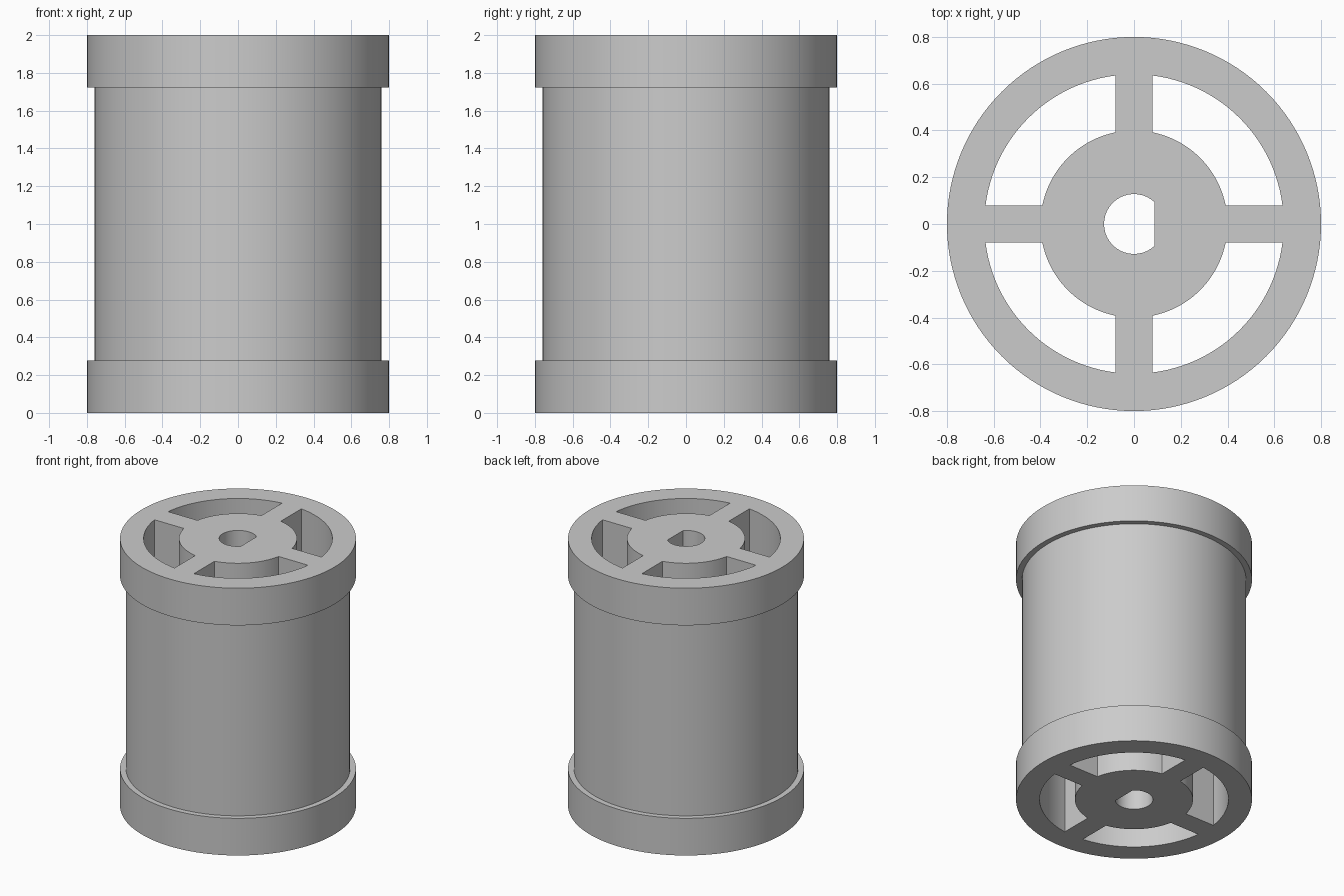
import bpy
import bmesh
from math import asin, acos, cos, sin, pi, radians

cube = bpy.data.objects.get("Cube")
if cube:
    bpy.data.objects.remove(cube, do_unlink=True)

SEGMENTS = 128
HEIGHT = 2.0
FLANGE_HEIGHT = 0.278
FLANGE_R, BARREL_R = 0.8, 0.76
WINDOW_R, HUB_R = 0.64, 0.4
SPOKE_HALF = 0.08
BORE_R, BORE_FLAT = 0.128, 0.088

grey = bpy.data.materials.new("plain grey")
grey.use_nodes = True
colour = (0.6, 0.6, 0.6, 1)
grey.diffuse_color = colour
grey.node_tree.nodes["Principled BSDF"].inputs["Base Color"].default_value = colour


def make_object(name, bm):
    bmesh.ops.recalc_face_normals(bm, faces=bm.faces)
    mesh = bpy.data.meshes.new(name)
    bm.to_mesh(mesh)
    bm.free()
    mesh.materials.append(grey)
    obj = bpy.data.objects.new(name, mesh)
    bpy.context.collection.objects.link(obj)
    return obj


def arc(radius, start, end, steps):
    angles = [start + (end - start) * i / steps for i in range(steps + 1)]
    return [(radius * cos(a), radius * sin(a)) for a in angles]


def turned_solid(name, profile):
    """Stack rings of (radius, z) into a closed solid."""
    bm = bmesh.new()
    rings = [[bm.verts.new((x, y, z)) for x, y in arc(r, 0, 2 * pi, SEGMENTS)[:-1]]
             for r, z in profile]
    for low, high in zip(rings, rings[1:]):
        for i in range(SEGMENTS):
            j = (i + 1) % SEGMENTS
            bm.faces.new((low[i], low[j], high[j], high[i]))
    bm.faces.new(rings[0])
    bm.faces.new(rings[-1])
    return make_object(name, bm)


def prism_cutter(name, outline):
    """Extrude an outline past both ends of the roller."""
    bm = bmesh.new()
    face = bm.faces.new([bm.verts.new((x, y, -0.1)) for x, y in outline])
    ext = bmesh.ops.extrude_face_region(bm, geom=[face])
    verts = [v for v in ext["geom"] if isinstance(v, bmesh.types.BMVert)]
    bmesh.ops.translate(bm, verts=verts, vec=(0, 0, HEIGHT + 0.2))
    obj = make_object(name, bm)
    obj.hide_render = True
    return obj


# Barrel with a flange at each end
top = HEIGHT - FLANGE_HEIGHT
roller = turned_solid("flanged_roller", [
    (FLANGE_R, 0), (FLANGE_R, FLANGE_HEIGHT), (BARREL_R, FLANGE_HEIGHT),
    (BARREL_R, top), (FLANGE_R, top), (FLANGE_R, HEIGHT)])

# Four windows that leave the spokes and hub
outer, inner = asin(SPOKE_HALF / WINDOW_R), asin(SPOKE_HALF / HUB_R)
window = (arc(WINDOW_R, outer, pi / 2 - outer, 26)
          + arc(HUB_R, pi / 2 - inner, inner, 22))
cutters = []
for k in range(4):
    cutter = prism_cutter("window_cutter", window)
    cutter.rotation_euler.z = k * pi / 2
    cutters.append(cutter)

# D-shaped shaft bore with its flat towards +x
flat = acos(BORE_FLAT / BORE_R)
cutters.append(prism_cutter("bore_cutter", arc(BORE_R, flat, 2 * pi - flat, 48)))

for cutter in cutters:
    mod = roller.modifiers.new("cut", "BOOLEAN")
    mod.operation = "DIFFERENCE"
    mod.solver = "EXACT"
    mod.object = cutter

# Apply the cuts and discard the cutters
bpy.context.view_layer.update()
bpy.ops.object.select_all(action="DESELECT")
bpy.context.view_layer.objects.active = roller
roller.select_set(True)
for mod in list(roller.modifiers):
    bpy.ops.object.modifier_apply(modifier=mod.name)
for cutter in cutters:
    bpy.data.objects.remove(cutter, do_unlink=True)
bpy.ops.object.shade_smooth_by_angle(angle=radians(30))
